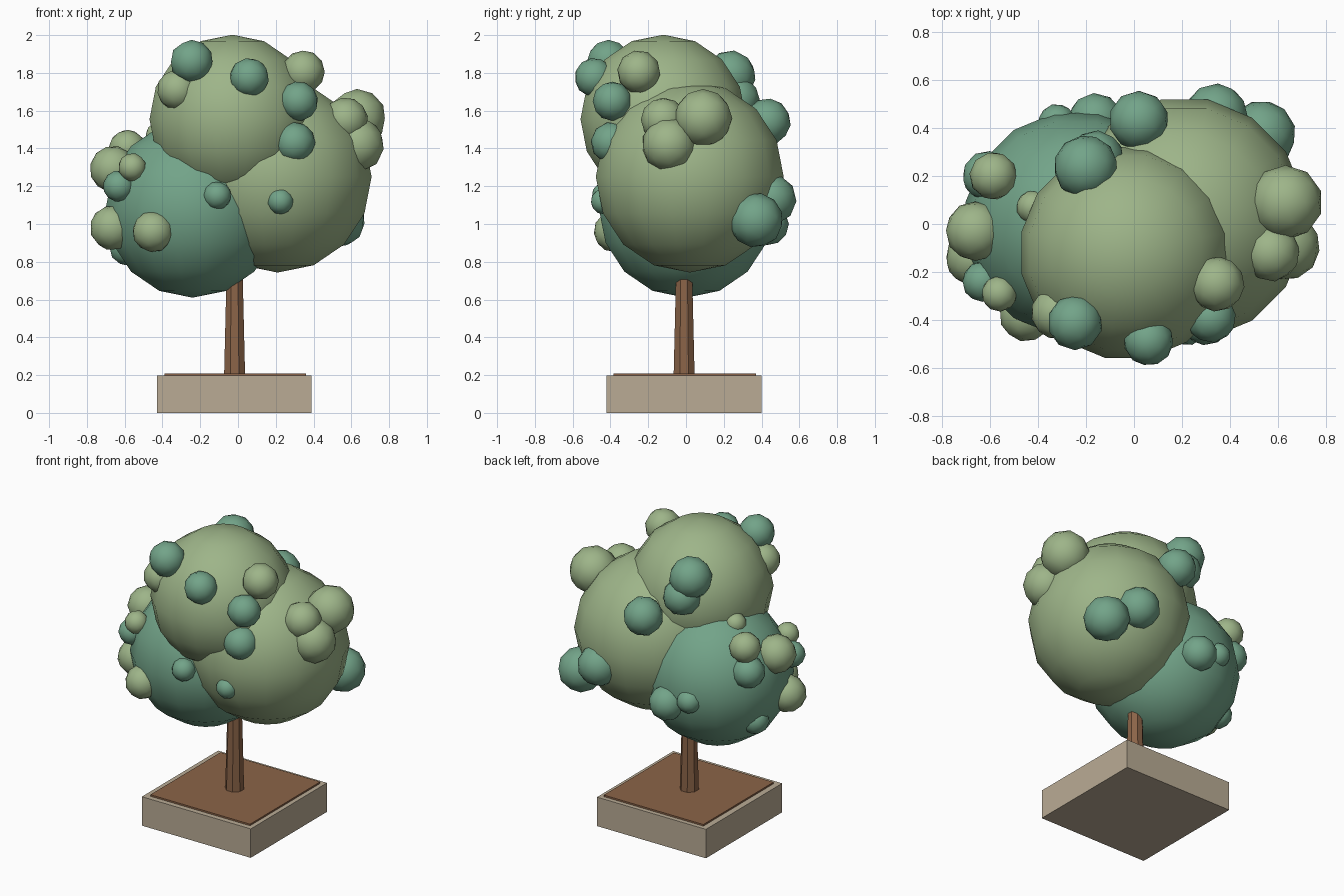
import bpy
from math import radians


def material(name, rgb):
    m = bpy.data.materials.new(name)
    m.diffuse_color = (*rgb, 1)
    return m


LIGHT = material("light_leaf", (0.34, 0.46, 0.25))
DARK = material("dark_leaf", (0.17, 0.37, 0.25))
WOOD = material("wood", (0.26, 0.127, 0.065))
STONE = material("stone", (0.49, 0.41, 0.30))


def finish(name, mat, smooth=None):
    o = bpy.context.object
    o.name = name
    o.data.materials.append(mat)
    if smooth:
        bpy.ops.object.shade_smooth_by_angle(angle=radians(smooth))
    return o


def box(name, lo, hi, mat):
    bpy.ops.mesh.primitive_cube_add(size=1, location=[(a + b) / 2 for a, b in zip(lo, hi)])
    bpy.context.object.scale = [b - a for a, b in zip(lo, hi)]
    finish(name, mat)


# Planter block and soil slab
box("planter", (-0.43, -0.42, 0), (0.39, 0.40, 0.197), STONE)
box("soil", (-0.39, -0.385, 0.19), (0.36, 0.37, 0.208), WOOD)

# Tapered eight-sided trunk running up into the crown
bpy.ops.mesh.primitive_cone_add(vertices=8, radius1=0.06, radius2=0.042, depth=0.7,
                                location=(-0.018, -0.01, 0.55), rotation=(0, 0, radians(22.5)))
finish("trunk", WOOD)

# Three large overlapping foliage balls
for name, loc, r, mat in (
    ("crown_top", (-0.03, -0.12, 1.555), 0.447, LIGHT),
    ("crown_right", (0.21, 0.02, 1.25), 0.507, LIGHT),
    ("crown_left", (-0.24, 0.0, 1.08), 0.47, DARK),
):
    bpy.ops.mesh.primitive_uv_sphere_add(segments=16, ring_count=8, radius=r, location=loc,
                                         rotation=(0, 0, radians(11.25)))
    finish(name, mat, 60)

# Small leaf clumps: x, y, z, radius
light_clumps = [
    (0.63, 0.09, 1.56, 0.155), (0.63, -0.09, 1.42, 0.145), (0.57, -0.12, 1.55, 0.12),
    (0.345, -0.25, 1.805, 0.115), (-0.32, -0.37, 1.71, 0.11), (-0.45, -0.38, 0.96, 0.11),
    (-0.66, -0.03, 1.29, 0.125), (-0.665, -0.14, 0.98, 0.12), (-0.585, 0.2, 1.40, 0.10),
    (-0.56, -0.29, 1.30, 0.075), (-0.42, 0.07, 1.47, 0.07),
]
dark_clumps = [
    (-0.245, -0.41, 1.86, 0.115), (0.06, -0.485, 1.775, 0.105), (0.32, -0.39, 1.65, 0.105),
    (0.30, -0.395, 1.43, 0.11), (0.225, -0.435, 1.12, 0.07), (-0.11, -0.425, 1.15, 0.075),
    (-0.63, -0.24, 1.20, 0.085), (-0.61, 0.2, 1.24, 0.105), (-0.59, 0.1, 0.87, 0.09),
    (-0.16, 0.43, 1.00, 0.115), (-0.32, 0.42, 1.05, 0.08), (-0.2, 0.235, 1.785, 0.135),
    (-0.16, 0.27, 1.66, 0.12), (0.02, 0.43, 1.54, 0.125), (0.53, 0.37, 1.02, 0.145),
    (0.34, 0.45, 1.13, 0.135),
]
for kind, clumps, mat in (("light", light_clumps, LIGHT), ("dark", dark_clumps, DARK)):
    for i, (x, y, z, r) in enumerate(clumps):
        bpy.ops.mesh.primitive_ico_sphere_add(subdivisions=2, radius=r, location=(x, y, z),
                                              rotation=(i * 0.7, i * 1.3, i * 2.1))
        finish(f"{kind}_clump_{i + 1}", mat, 60)
